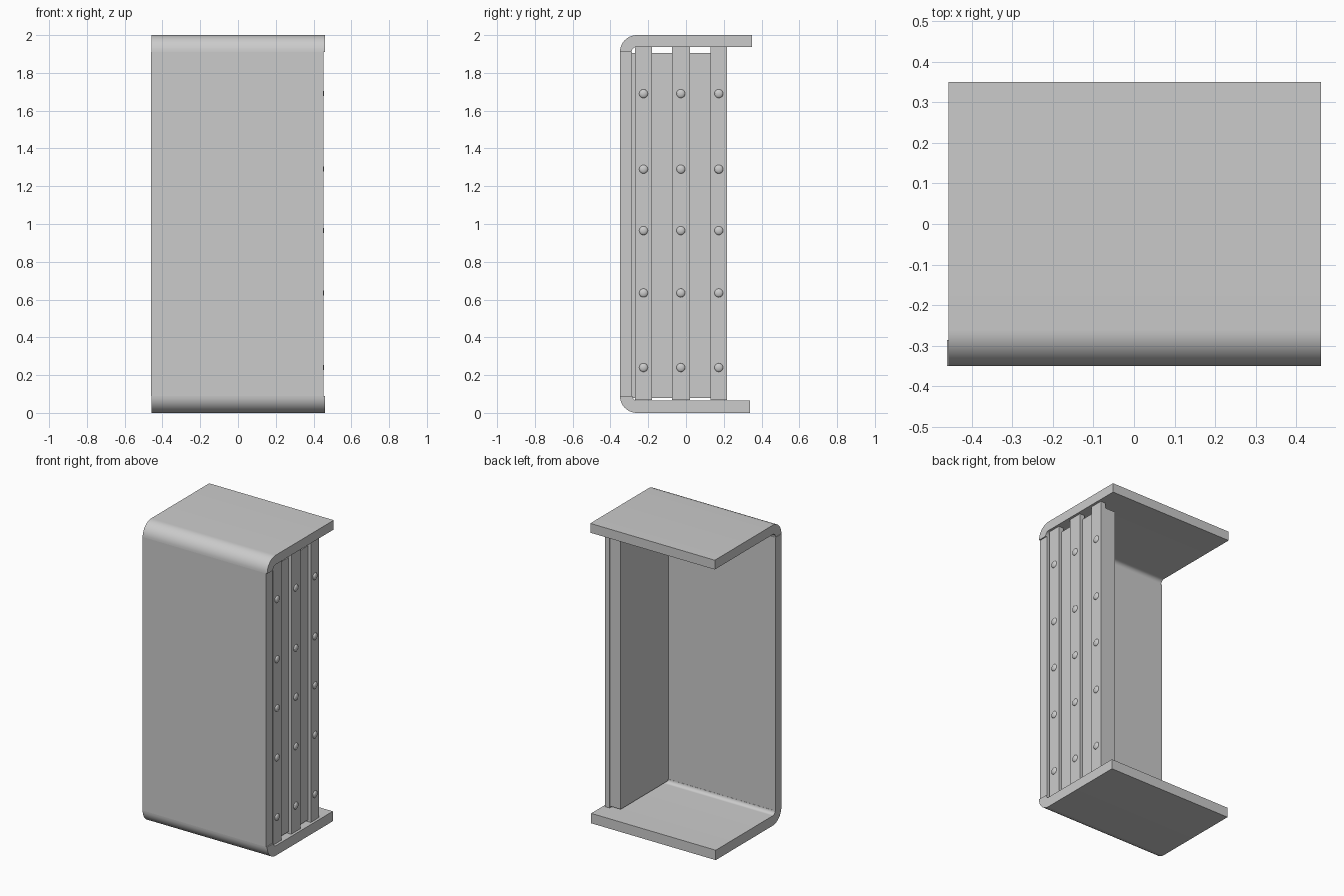
import bpy, bmesh, math
from mathutils import Matrix

if "Cube" in bpy.data.objects:
    bpy.data.objects.remove(bpy.data.objects["Cube"])


def add_object(name, bm):
    bmesh.ops.recalc_face_normals(bm, faces=bm.faces)
    mesh = bpy.data.meshes.new(name)
    bm.to_mesh(mesh)
    bm.free()
    ob = bpy.data.objects.new(name, mesh)
    bpy.context.collection.objects.link(ob)
    return ob


def smooth(ob):
    bpy.ops.object.select_all(action='DESELECT')
    ob.select_set(True)
    bpy.context.view_layer.objects.active = ob
    bpy.ops.object.shade_smooth_by_angle(angle=math.radians(30))


def box(name, x0, x1, y0, y1, z0, z1):
    bm = bmesh.new()
    m = Matrix.Translation(((x0 + x1) / 2, (y0 + y1) / 2, (z0 + z1) / 2))
    m = m @ Matrix.Diagonal((x1 - x0, y1 - y0, z1 - z0, 1))
    bmesh.ops.create_cube(bm, size=1, matrix=m)
    return add_object(name, bm)


def bent_flange(name, y_end, thick, top):
    """Flat flange with a quarter-round front, extruded along x."""
    r, cy, n = 0.09, -0.26, 12

    def arc(radius, reverse=False):
        steps = range(n, -1, -1) if reverse else range(n + 1)
        return [(cy - radius * math.sin(i * math.pi / 2 / n),
                 r - radius * math.cos(i * math.pi / 2 / n)) for i in steps]

    profile = [(y_end, 0)] + arc(r) + arc(r - thick, True) + [(y_end, thick)]
    bm = bmesh.new()
    verts = [bm.verts.new((-0.457, y, 2 - z if top else z)) for y, z in profile]
    face = bm.faces.new(verts)
    ext = bmesh.ops.extrude_face_region(bm, geom=[face])
    moved = [v for v in ext['geom'] if isinstance(v, bmesh.types.BMVert)]
    bmesh.ops.translate(bm, verts=moved, vec=(0.917, 0, 0))
    smooth(add_object(name, bm))


# Outer channel: top and bottom flanges and the front plate
bent_flange("top_flange", 0.35, 0.062, True)
bent_flange("bottom_flange", 0.34, 0.066, False)
box("front_plate", -0.46, 0.452, -0.35, -0.285, 0.09, 1.91)

# Side panel with raised battens
box("side_panel", 0.33, 0.425, -0.285, 0.215, 0.08, 1.905)
battens = [(-0.27, -0.18), (-0.075, 0.02), (0.13, 0.217)]
for i, (y0, y1) in enumerate(battens, 1):
    box(f"batten_{i}", 0.41, 0.445, y0, y1, 0.068, 1.937)

    # Low domed rivets down each batten
    bm = bmesh.new()
    for z in (1.69, 1.29, 0.965, 0.635, 0.24):
        m = Matrix.Translation((0.445, (y0 + y1) / 2, z))
        m = m @ Matrix.Diagonal((0.011, 0.023, 0.023, 1))
        bmesh.ops.create_uvsphere(bm, u_segments=16, v_segments=10, radius=1, matrix=m)
    smooth(add_object(f"rivets_{i}", bm))
